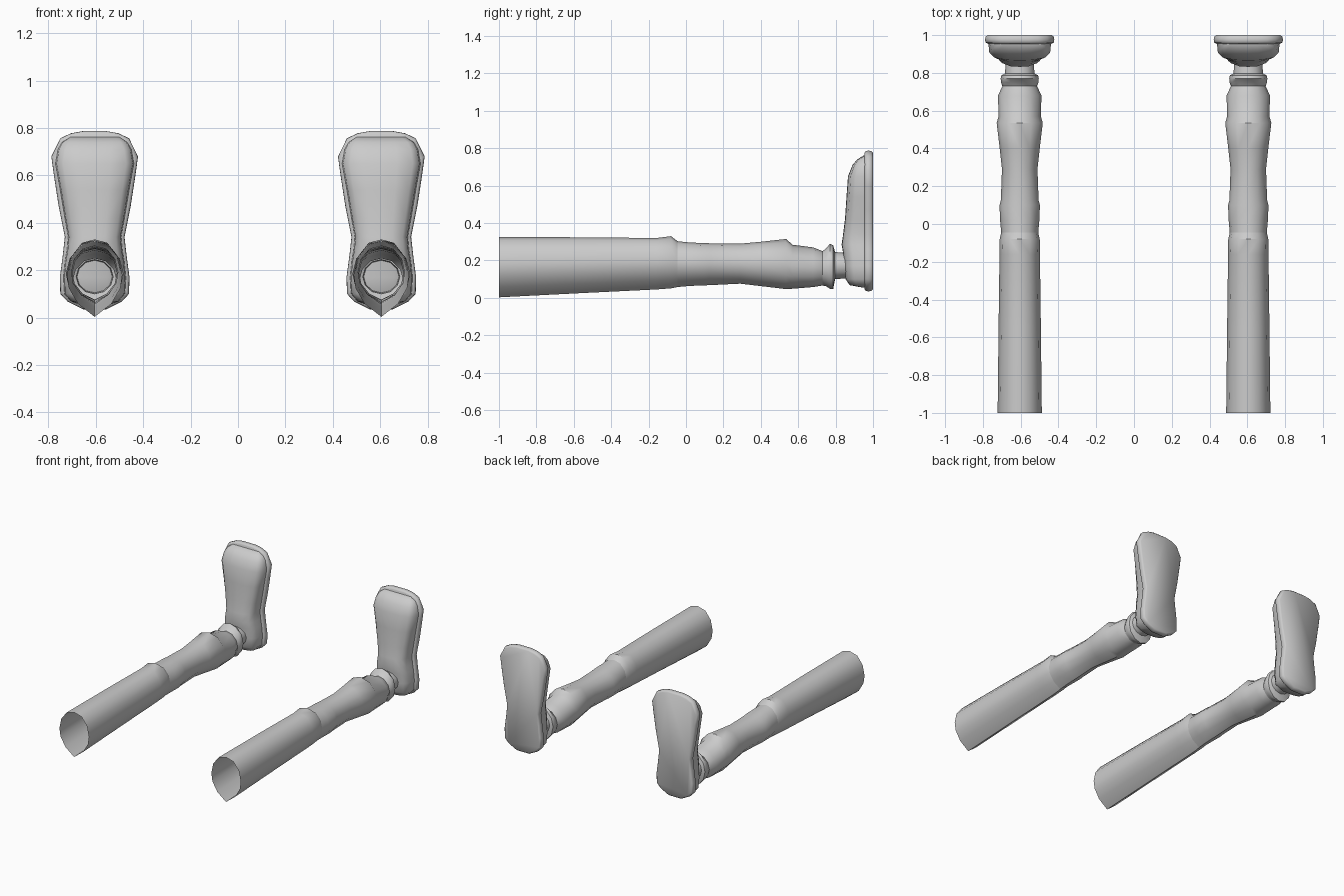
import bpy, bmesh, math

if "Cube" in bpy.data.objects:
    bpy.data.objects.remove(bpy.data.objects["Cube"])

LEG_X = 0.605
grey = bpy.data.materials.new("plain grey")
grey.diffuse_color = (0.6, 0.6, 0.6, 1)
grey.use_nodes = True
grey.node_tree.nodes["Principled BSDF"].inputs["Base Color"].default_value = grey.diffuse_color


def loft(name, rings, closed=True, caps=False, angle=40):
    """Skin a list of equal-length point rings and mirror the part to the other leg."""
    bm = bmesh.new()
    rows = [[bm.verts.new((x + LEG_X, y, z)) for x, y, z in r] for r in rings]
    n = len(rows[0])
    for a, b in zip(rows, rows[1:]):
        for i in range(n if closed else n - 1):
            j = (i + 1) % n
            bm.faces.new((a[i], a[j], b[j], b[i]))
    if caps:
        bm.faces.new(rows[0])
        bm.faces.new(rows[-1])
    bmesh.ops.recalc_face_normals(bm, faces=bm.faces)
    # Open tubes: make sure the walls face outward
    if not caps and closed:
        f = max(bm.faces, key=lambda f: f.calc_center_median().z)
        f.normal_update()
        if f.normal.z < 0:
            bmesh.ops.reverse_faces(bm, faces=bm.faces)
    me = bpy.data.meshes.new(name)
    bm.to_mesh(me)
    bm.free()
    me.materials.append(grey)
    ob = bpy.data.objects.new(name, me)
    bpy.context.collection.objects.link(ob)
    bpy.ops.object.select_all(action='DESELECT')
    ob.select_set(True)
    bpy.context.view_layer.objects.active = ob
    bpy.ops.object.shade_smooth_by_angle(angle=math.radians(angle))
    ob.modifiers.new("Mirror", 'MIRROR').use_mirror_merge = False
    return ob


# Twelve-sided limb section: a keel-bottomed shape that rounds off toward the ankle
HALF = [(0, 1), (.5, .9), (.87, .55), (1, .1), (.93, -.25), (.6, -.66), (0, -1)]
KEEL = HALF + [(-x, z) for x, z in HALF[-2:0:-1]]


def section(y, w, bottom, top):
    t = min(1, max(0, (0.75 - y) / 0.9))
    c, h = (top + bottom) / 2, (top - bottom) / 2
    pts = []
    for i, (kx, kz) in enumerate(KEEL):
        a = math.radians(30 * i)
        pts.append((w * (t * kx + (1 - t) * math.sin(a)), y,
                    c + h * (t * kz + (1 - t) * math.cos(a))))
    return pts


# Limb parts: (y, half width, bottom, top)
loft("thigh", [section(*s) for s in [
    (-1, .117, .003, .325), (-.55, .112, .026, .324), (-.16, .107, .045, .32),
    (-.08, .106, .051, .33), (-.045, .098, .058, .303)]])
loft("shin", [section(*s) for s in [
    (-.045, .098, .058, .303), (.02, .104, .064, .296), (.1, .107, .067, .293),
    (.125, .1, .068, .292), (.29, .094, .076, .29), (.4, .106, .063, .3),
    (.535, .122, .047, .315), (.57, .112, .049, .284), (.68, .115, .058, .27),
    (.73, .092, .066, .25)]])
loft("ankle_ring", [section(*s) for s in [
    (.73, .092, .066, .25), (.75, .099, .062, .265), (.77, .101, .048, .29),
    (.787, .097, .047, .28), (.797, .078, .1, .245)]])
loft("ankle_neck", [section(*s) for s in [
    (.797, .078, .1, .245), (.86, .074, .105, .24)]])

# Sole: one outline pushed through a rounded edge profile
OUT = [(.05, .787), (.1, .778), (.145, .757), (.183, .68), (.172, .6), (.152, .47),
       (.126, .34), (.135, .26), (.147, .17), (.145, .1), (.115, .068), (.05, .035)]
outline = OUT + [(-x, z) for x, z in reversed(OUT)]


def sole_ring(y, inset):
    mid = 0.41
    return [(x * (1 - inset / .15), y, mid + (z - mid) * (1 - inset / .38))
            for x, z in outline]


loft("boot_sole", [sole_ring(y, i) for y, i in [
    (.954, .012), (.962, .001), (.975, 0), (.99, .001), (1, .01)]], caps=True, angle=60)

# Boot upper: stacked cross-sections from heel to toe (z, half width, instep y)
ROWS = [(.055, .06, .945), (.068, .1, .875), (.1, .128, .853), (.17, .132, .845),
        (.24, .125, .84), (.285, .117, .832), (.34, .112, .84), (.42, .126, .85),
        (.54, .146, .858), (.65, .166, .866), (.71, .155, .89), (.74, .138, .915),
        (.762, .105, .95)]


def upper_row(z, w, d):
    k = .957 - d
    half = [(w, .957), (w * .97, d + k * .45), (w * .8, d + k * .16), (w * .4, d + k * .02)]
    return [(x, y, z) for x, y in half] + [(0, d, z)] + \
           [(-x, y, z) for x, y in reversed(half)]


loft("boot_upper", [upper_row(*r) for r in ROWS], caps=True, angle=50)
